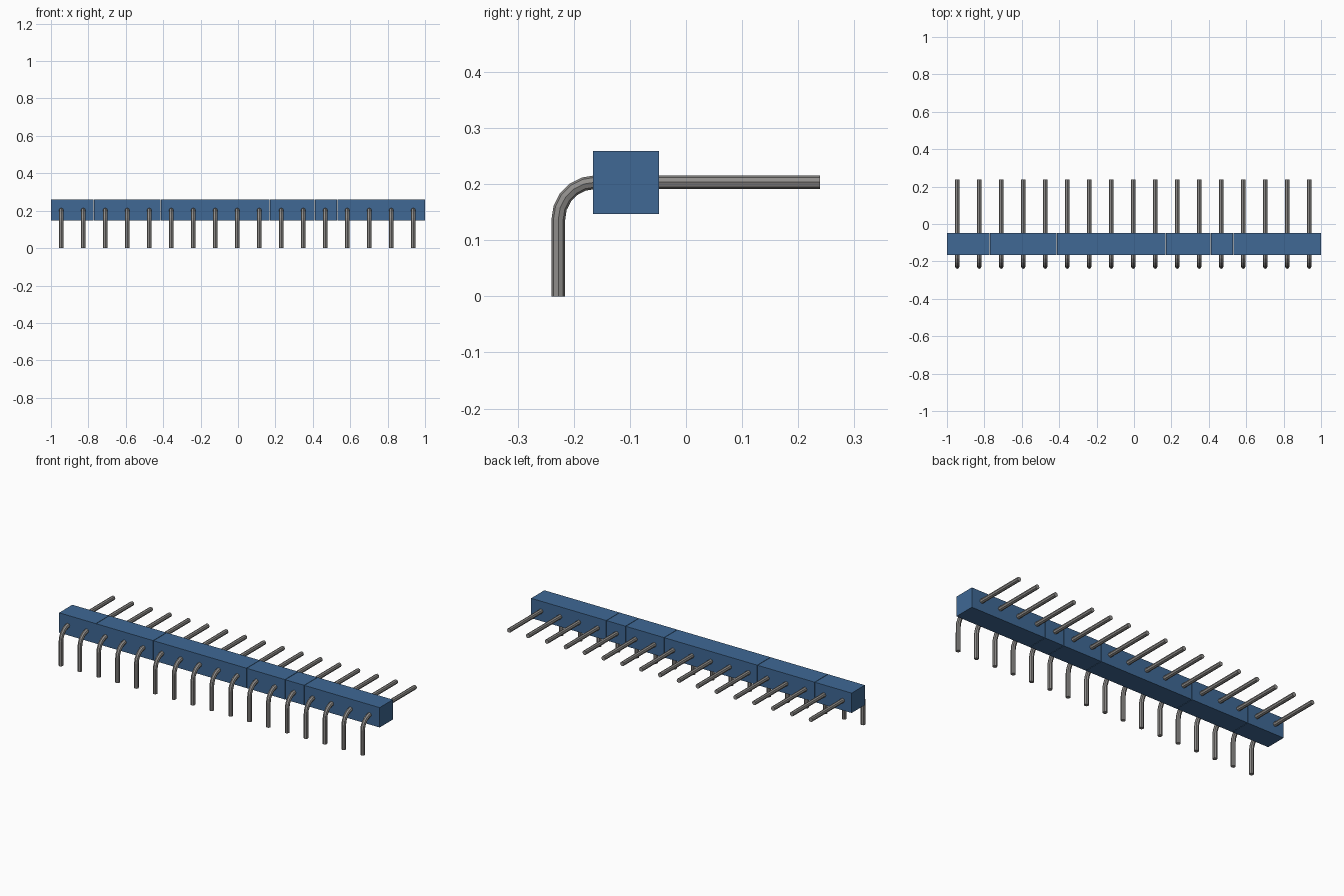
import bpy, math

cube = bpy.data.objects.get("Cube")
if cube:
    bpy.data.objects.remove(cube)


def make_material(name, rgb, metallic=0.0):
    m = bpy.data.materials.new(name)
    m.use_nodes = True
    m.diffuse_color = (*rgb, 1)
    bsdf = next(n for n in m.node_tree.nodes if n.type == 'BSDF_PRINCIPLED')
    bsdf.inputs["Base Color"].default_value = (*rgb, 1)
    bsdf.inputs["Roughness"].default_value = 0.6
    return m


blue = make_material("blue plastic", (0.05, 0.14, 0.30))
grey = make_material("grey metal", (0.28, 0.27, 0.26))

# Housing: a row of blocks separated by hairline seams
Y0, Y1, Z0, Z1 = -0.166, -0.048, 0.147, 0.259
seams = [-1.0, -0.77, -0.412, 0.17, 0.41, 0.53, 1.0]
GAP = 0.0025
for i, (a, b) in enumerate(zip(seams, seams[1:])):
    a += GAP / 2 if i else 0
    b -= GAP / 2 if b < 1 else 0
    bpy.ops.mesh.primitive_cube_add(size=1, location=((a + b) / 2, (Y0 + Y1) / 2, (Z0 + Z1) / 2))
    block = bpy.context.object
    block.name = f"housing_block_{i + 1}"
    block.scale = (b - a, Y1 - Y0, Z1 - Z0)
    bpy.ops.object.transform_apply(location=False, rotation=False, scale=True)
    block.data.materials.append(blue)

# Pin path: vertical leg, rounded bend, straight contact through the housing
PIN_Y, PIN_Z, BEND, RADIUS = -0.2275, 0.2035, 0.066, 0.0122
path = [(0, PIN_Y, 0)]
for k in range(6):
    t = math.pi / 2 * k / 5
    path.append((0, PIN_Y + BEND * (1 - math.cos(t)), PIN_Z - BEND * (1 - math.sin(t))))
path.append((0, 0.239, PIN_Z))

curve = bpy.data.curves.new("pin_path", 'CURVE')
curve.dimensions = '3D'
curve.bevel_depth = RADIUS
curve.bevel_resolution = 2
curve.use_fill_caps = True
spline = curve.splines.new('POLY')
spline.points.add(len(path) - 1)
for p, co in zip(spline.points, path):
    p.co = (*co, 1)
spline.use_smooth = False

helper = bpy.data.objects.new("pin_path", curve)
bpy.context.collection.objects.link(helper)
bpy.context.view_layer.update()
pin_mesh = bpy.data.meshes.new_from_object(
    helper.evaluated_get(bpy.context.evaluated_depsgraph_get()))
pin_mesh.name = "bent_pin"
bpy.data.objects.remove(helper)
pin_mesh.materials.clear()
pin_mesh.materials.append(grey)
for f in pin_mesh.polygons:
    f.use_smooth = False
    f.material_index = 0

# Seventeen evenly spaced pins sharing one mesh
COUNT, FIRST, LAST = 17, -0.945, 0.937
for i in range(COUNT):
    pin = bpy.data.objects.new(f"bent_pin_{i + 1}", pin_mesh)
    pin.location.x = FIRST + (LAST - FIRST) * i / (COUNT - 1)
    bpy.context.collection.objects.link(pin)
